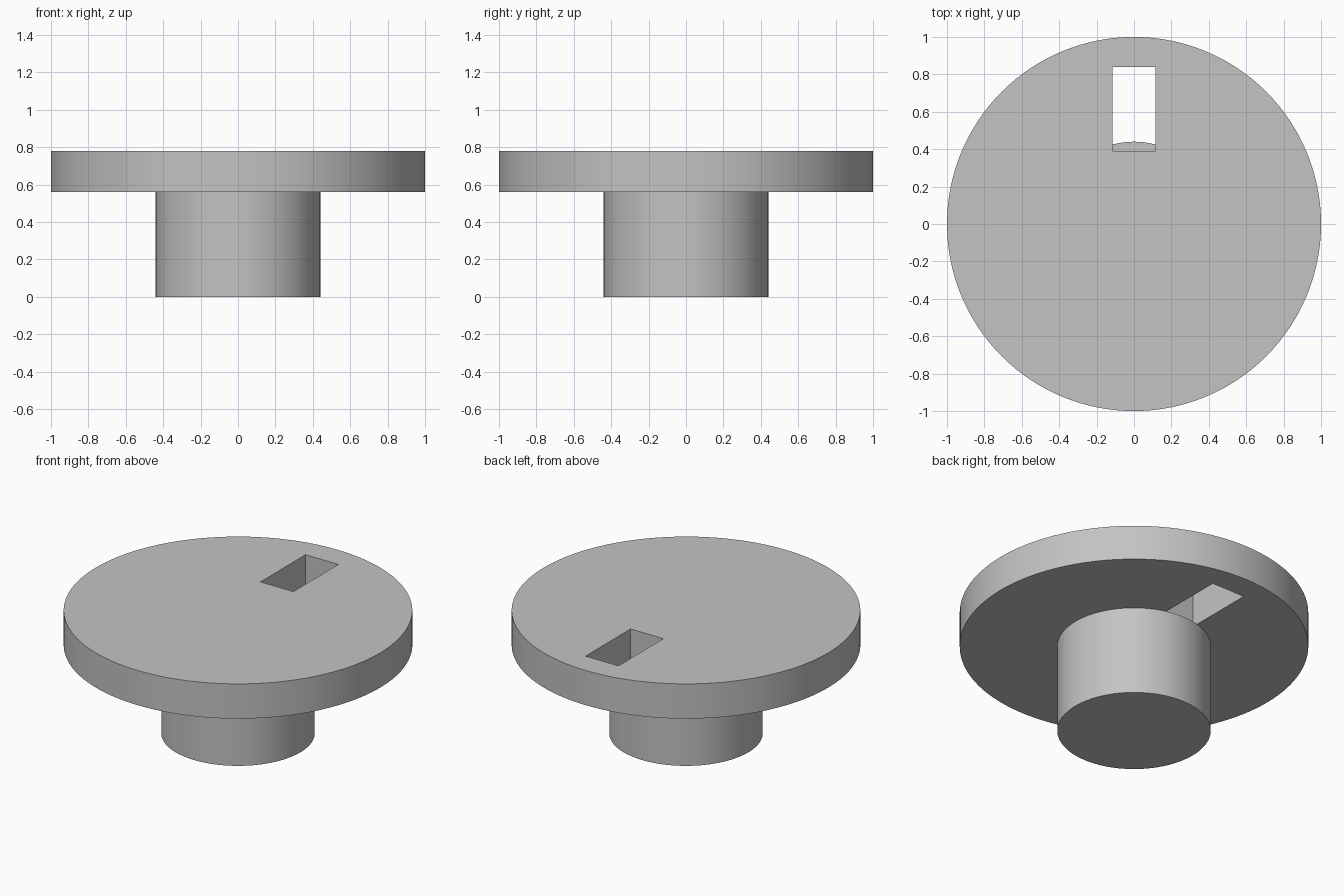
import bpy

old = bpy.data.objects.get("Cube")
if old:
    bpy.data.objects.remove(old, do_unlink=True)

STEM_TOP, TOP = 0.56, 0.78

grey = bpy.data.materials.new("plain grey")
grey.use_nodes = True
colour = (0.55, 0.55, 0.55, 1)
grey.diffuse_color = colour
grey.node_tree.nodes["Principled BSDF"].inputs["Base Color"].default_value = colour


def cylinder(name, radius, bottom, top):
    bpy.ops.mesh.primitive_cylinder_add(
        vertices=128, radius=radius, depth=top - bottom,
        location=(0, 0, (bottom + top) / 2))
    ob = bpy.context.object
    ob.name = name
    ob.data.materials.append(grey)
    return ob


# Round stem and the wide disc that rests on it
stem = cylinder("stem", 0.44, 0, STEM_TOP)
disc = cylinder("disc", 1, STEM_TOP, TOP)

# Rectangular slot through the disc, overlapping the stem's rim
bpy.ops.mesh.primitive_cube_add(size=1, location=(0, 0.615, 0.67))
cutter = bpy.context.object
cutter.name = "slot_cutter"
cutter.scale = (0.23, 0.45, 0.5)
cutter.data.materials.append(grey)
cutter.hide_render = True
cutter.hide_set(True)

slot = disc.modifiers.new("slot", "BOOLEAN")
slot.operation = "DIFFERENCE"
slot.solver = "EXACT"
slot.object = cutter
bpy.context.view_layer.update()
bpy.ops.object.select_all(action="DESELECT")
disc.select_set(True)
bpy.context.view_layer.objects.active = disc
bpy.ops.object.modifier_apply(modifier=slot.name)
bpy.data.objects.remove(cutter, do_unlink=True)

# Smooth walls with crisp rims
for ob in (stem, disc):
    bpy.ops.object.select_all(action="DESELECT")
    ob.select_set(True)
    bpy.context.view_layer.objects.active = ob
    bpy.ops.object.shade_smooth_by_angle()
